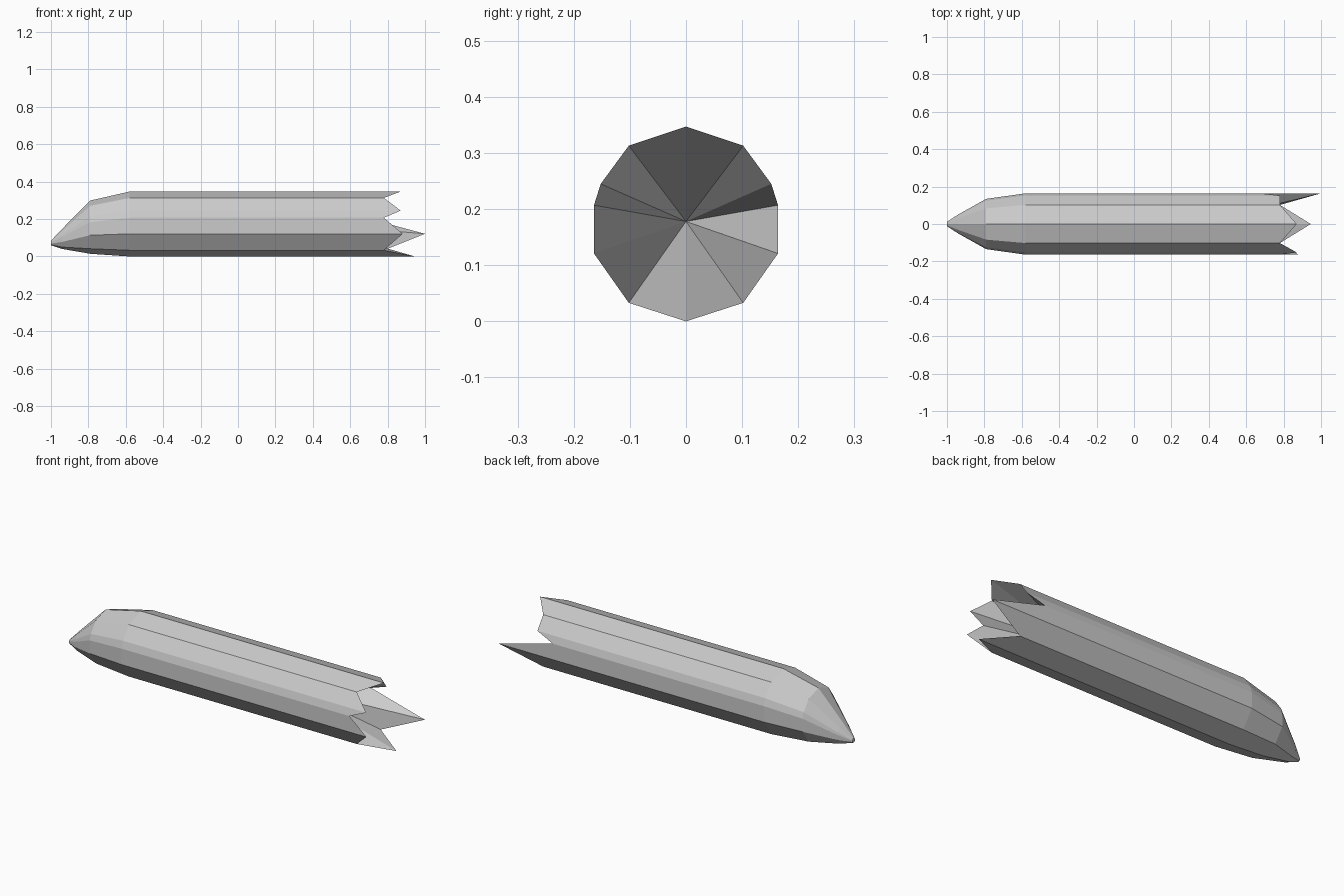
import bpy
import bmesh

cube = bpy.data.objects.get("Cube")
if cube:
    bpy.data.objects.remove(cube, do_unlink=True)

# One flat grey for the whole stake
grey = bpy.data.materials.new("grey")
grey.use_nodes = True
grey.diffuse_color = (0.6, 0.6, 0.6, 1)
grey.node_tree.nodes["Principled BSDF"].inputs["Base Color"].default_value = (0.6, 0.6, 0.6, 1)

# Half cross-section (y, z) from top to bottom, mirrored into a closed loop
half = [(0, 0.347), (0.102, 0.313), (0.152, 0.245), (0.164, 0.207),
        (0.164, 0.121), (0.102, 0.033), (0, 0)]
section = half + [(-y, z) for y, z in reversed(half[1:-1])]
MID = 0.174

# Nose and shoulder rings: x, scale, centre height
rings = [(-1.0, 0.07, 0.072), (-0.94, 0.31, 0.094),
         (-0.79, 0.82, 0.157), (-0.58, 1.0, MID)]

# Length of each section corner at the broken end
broken = [0.87, 0.78, 0.78, 0.68, 1.0, 0.78, 0.945,
          0.78, 0.88, 0.78, 0.87, 0.78]

bm = bmesh.new()
loops = [[bm.verts.new((x, y * s, c + (z - MID) * s)) for y, z in section]
         for x, s, c in rings]
loops.append([bm.verts.new((x, y, z)) for x, (y, z) in zip(broken, section)])

# Sides
count = len(section)
for a, b in zip(loops, loops[1:]):
    for i in range(count):
        j = (i + 1) % count
        bm.faces.new((a[i], a[j], b[j], b[i]))

# Blunt nose end, and the splintered hollow that runs to a deep point
bm.faces.new(loops[0])
hollow = bm.verts.new((0.33, 0, 0.178))
for i in range(count):
    bm.faces.new((loops[-1][i], loops[-1][(i + 1) % count], hollow))

bmesh.ops.recalc_face_normals(bm, faces=bm.faces[:])
mesh = bpy.data.meshes.new("broken_stake")
bm.to_mesh(mesh)
bm.free()
mesh.materials.append(grey)
stake = bpy.data.objects.new("broken_stake", mesh)
bpy.context.collection.objects.link(stake)
